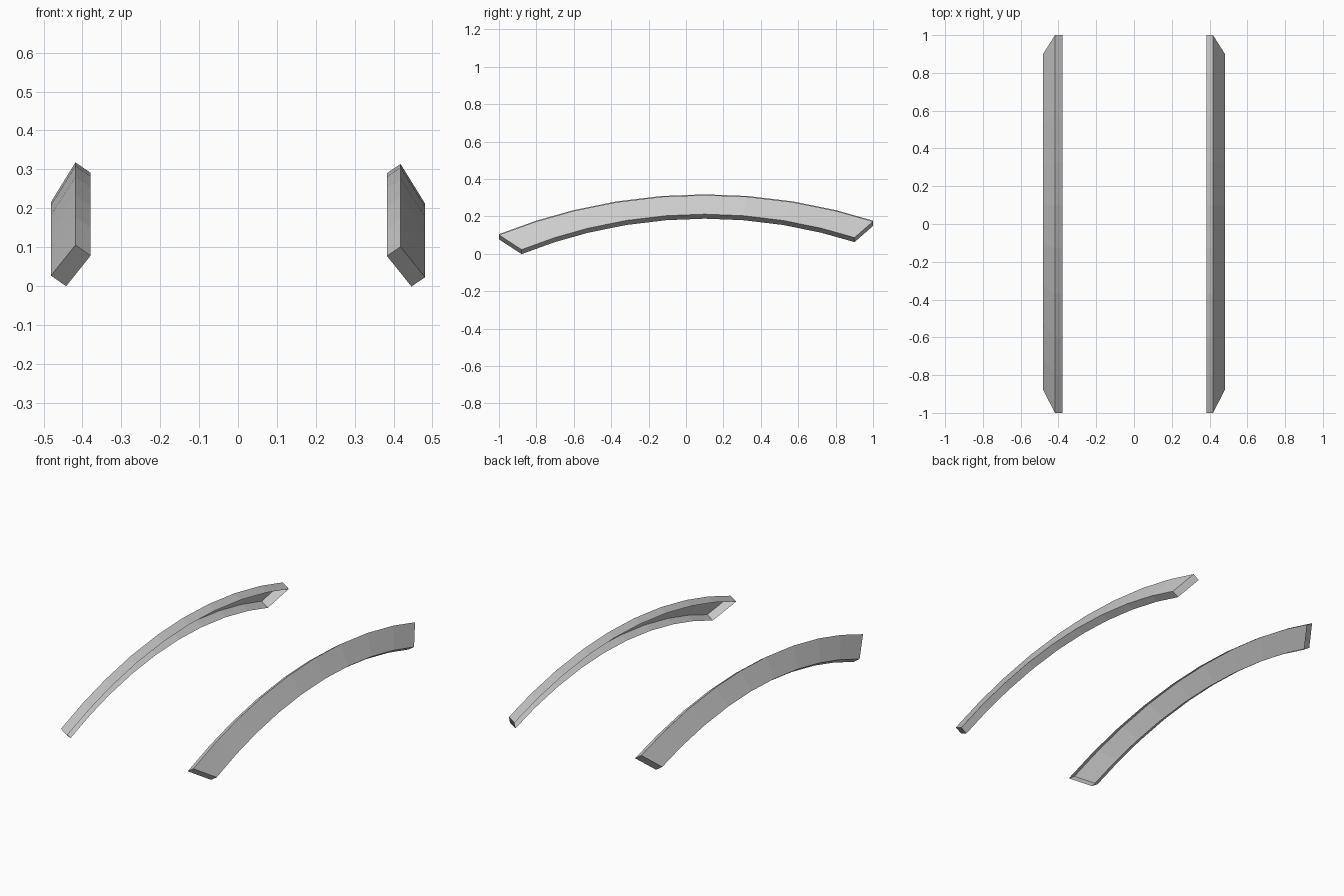
import bpy, bmesh

if "Cube" in bpy.data.objects:
    bpy.data.objects.remove(bpy.data.objects["Cube"])

ARC_R = 2.95       # radius of the upper edge arc
CENTRE_Y = 0.1     # apex of the arc
SCALE = 0.89       # lower edge is a scaled copy of the upper edge
STEPS = [-1.1, -0.90, -0.70, -0.47, -0.23, 0, 0.23, 0.47, 0.70, 0.90]


def drop(t):
    return ARC_R - (ARC_R ** 2 - t ** 2) ** 0.5


def arched_rail(name, side, inner_x, inner_z, thick_z):
    # cross-section corners at the apex: x, z, scale along the arc
    section = [(inner_x, inner_z + 0.102, 1),
               (0.418, inner_z + 0.102 + thick_z, 1),
               (0.481, inner_z + thick_z, SCALE),
               (inner_x + 0.063, inner_z, SCALE)]
    bm = bmesh.new()
    rings = [[bm.verts.new((side * x, CENTRE_Y + t * s, z - drop(t) * s))
              for x, z, s in section] for t in STEPS]
    # top rim, outer panel and bottom rim; the inner side stays open
    for a, b in zip(rings, rings[1:]):
        for i in range(3):
            face = (a[i], a[i + 1], b[i + 1], b[i])
            bm.faces.new(face if side < 0 else face[::-1])
    # end rims
    for ring, flip in ((rings[0], side > 0), (rings[-1], side < 0)):
        bm.faces.new(ring if flip else ring[::-1])
    bm.normal_update()
    # make the outer panel face outwards on both sides
    panel = max(bm.faces, key=lambda f: f.calc_center_median().x * side
                if len({v.co.y for v in f.verts}) > 2 else -9)
    bmesh.ops.recalc_face_normals(bm, faces=bm.faces)
    if panel.normal.x * side < 0:
        bmesh.ops.reverse_faces(bm, faces=bm.faces)
    mesh = bpy.data.meshes.new(name)
    bm.to_mesh(mesh)
    bm.free()
    bpy.context.collection.objects.link(bpy.data.objects.new(name, mesh))


arched_rail("right_arched_rail", 1, 0.383, 0.188, 0.024)
arched_rail("left_arched_rail", -1, 0.379, 0.189, 0.027)
